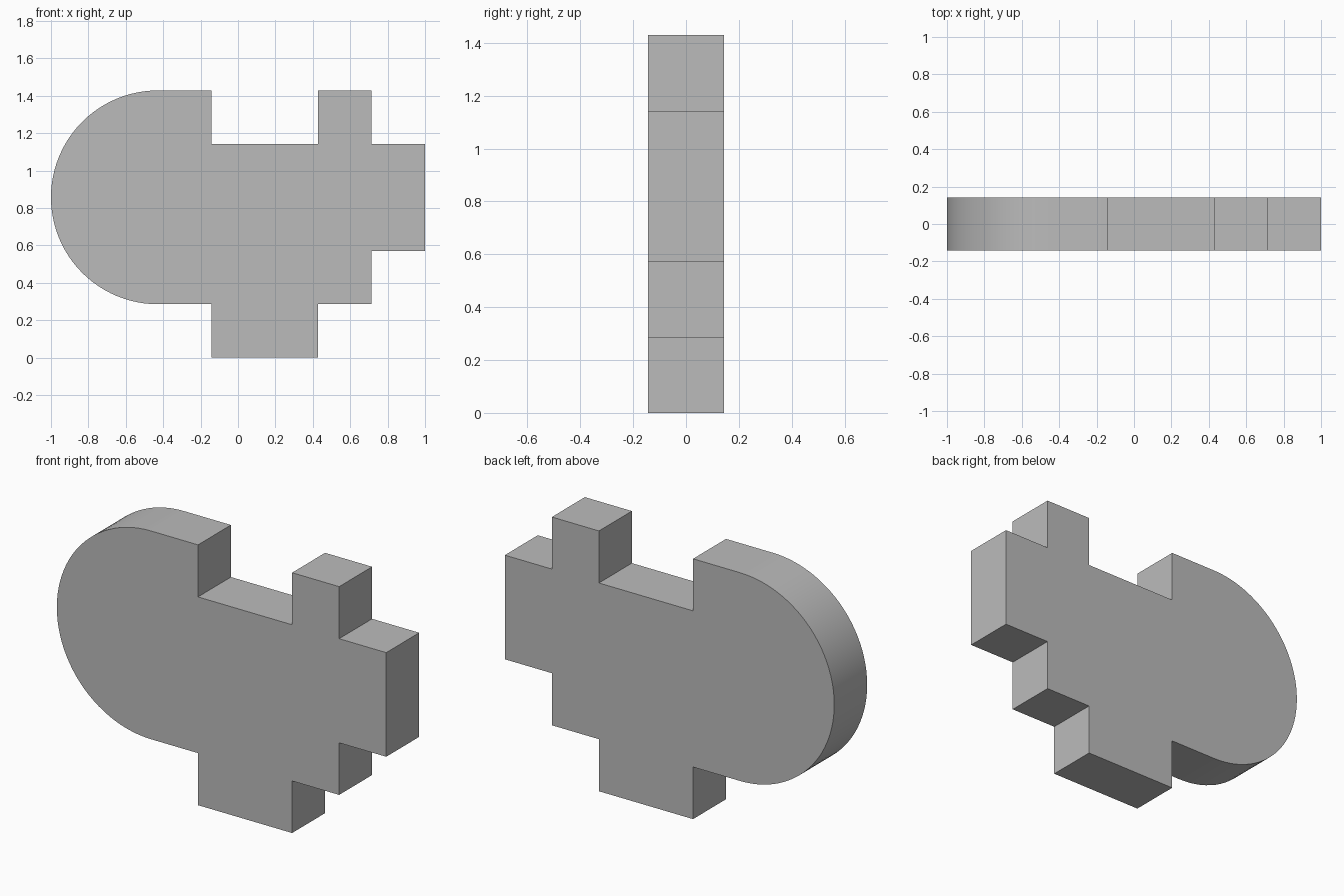
import bpy
import bmesh
from math import cos, sin, pi, radians

cube = bpy.data.objects.get("Cube")
if cube:
    bpy.data.objects.remove(cube, do_unlink=True)

U = 1 / 7          # grid unit of the design
HALF_DEPTH = U
ARC_STEPS = 48


def make_material(name, colour):
    mat = bpy.data.materials.new(name)
    mat.use_nodes = True
    mat.diffuse_color = colour
    mat.node_tree.nodes["Principled BSDF"].inputs["Base Color"].default_value = colour
    return mat


def extrude_profile(name, points, mat):
    """Extrude an x-z outline along y, centred on y = 0."""
    bm = bmesh.new()
    face = bm.faces.new([bm.verts.new((x, -HALF_DEPTH, z)) for x, z in points])
    result = bmesh.ops.extrude_face_region(bm, geom=[face])
    verts = [v for v in result["geom"] if isinstance(v, bmesh.types.BMVert)]
    bmesh.ops.translate(bm, verts=verts, vec=(0, 2 * HALF_DEPTH, 0))
    bmesh.ops.recalc_face_normals(bm, faces=bm.faces)
    mesh = bpy.data.meshes.new(name)
    bm.to_mesh(mesh)
    bm.free()
    mesh.materials.append(mat)
    obj = bpy.data.objects.new(name, mesh)
    bpy.context.collection.objects.link(obj)
    return obj


# Stepped edge, in grid units, from lower left round to upper left
steps = [(-1, 2), (-1, 0), (3, 0), (3, 2), (5, 2), (5, 4), (7, 4), (7, 8),
         (5, 8), (5, 10), (3, 10), (3, 8), (-1, 8), (-1, 10)]
outline = [(x * U, z * U) for x, z in steps]

# Rounded end: half circle from the top down to the bottom
for i in range(ARC_STEPS + 1):
    a = pi / 2 + pi * i / ARC_STEPS
    outline.append(((-3 + 4 * cos(a)) * U, (6 + 4 * sin(a)) * U))

plate = extrude_profile("stepped_plate", outline,
                        make_material("mid grey", (0.5, 0.5, 0.5, 1)))

# Smooth the rounded end, keep the steps crisp
bpy.ops.object.select_all(action="DESELECT")
plate.select_set(True)
bpy.context.view_layer.objects.active = plate
bpy.ops.object.shade_smooth_by_angle(angle=radians(30))
